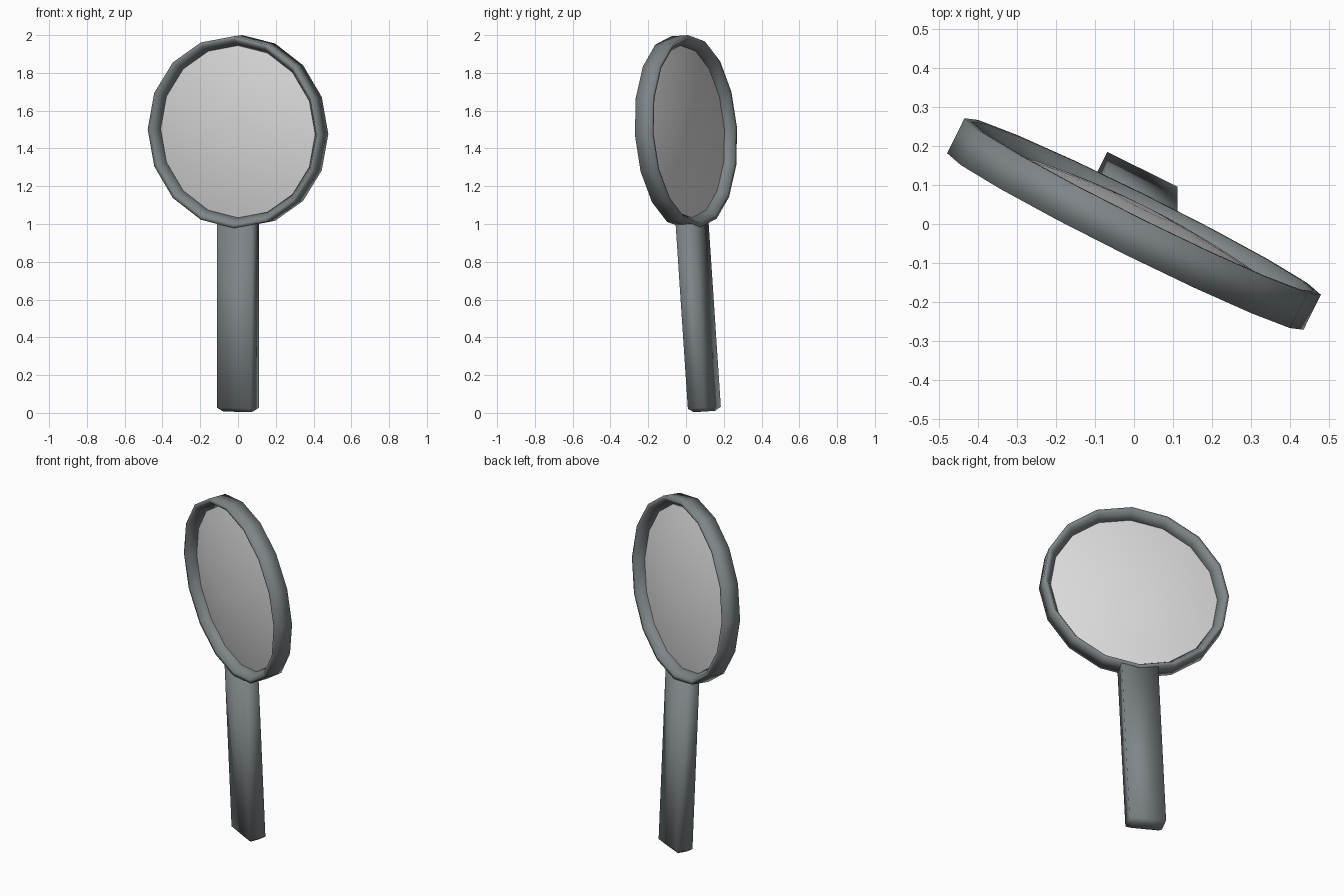
import bpy, bmesh, math
from mathutils import Matrix

if "Cube" in bpy.data.objects:
    bpy.data.objects.remove(bpy.data.objects["Cube"])

SIDES = 16
# whole glass is turned about z and leans slightly forward
POSE = (Matrix.Translation((0, 0, 1.489))
        @ Matrix.Rotation(math.radians(3.8), 4, 'X')
        @ Matrix.Rotation(math.radians(-26.4), 4, 'Z'))


def material(name, rgb):
    m = bpy.data.materials.new(name)
    m.diffuse_color = (*rgb, 1)
    m.use_nodes = True
    m.node_tree.nodes["Principled BSDF"].inputs["Base Color"].default_value = m.diffuse_color
    return m


metal = material("dark grey metal", (0.21, 0.235, 0.245))
glass = material("pale glass", (0.72, 0.72, 0.72))


def finish(name, bm, mat, angle):
    bmesh.ops.recalc_face_normals(bm, faces=bm.faces)
    me = bpy.data.meshes.new(name)
    bm.to_mesh(me)
    bm.free()
    me.transform(POSE)
    me.materials.append(mat)
    ob = bpy.data.objects.new(name, me)
    bpy.context.collection.objects.link(ob)
    bpy.ops.object.select_all(action='DESELECT')
    ob.select_set(True)
    bpy.context.view_layer.objects.active = ob
    bpy.ops.object.shade_smooth_by_angle(angle=math.radians(angle))
    return ob


def loop(bm, r, y):
    return [bm.verts.new((r * math.cos(2 * math.pi * i / SIDES), y,
                          r * math.sin(2 * math.pi * i / SIDES))) for i in range(SIDES)]


def bridge(bm, a, b):
    n = len(a)
    for i in range(n):
        bm.faces.new((a[i], a[(i + 1) % n], b[(i + 1) % n], b[i]))


# rim: revolved band with a sloping inner wall
bm = bmesh.new()
loops = [loop(bm, r, y) for r, y in
         [(0.509, -0.05), (0.509, 0.05), (0.488, 0.05), (0.456, 0.0), (0.488, -0.05)]]
for i in range(len(loops)):
    bridge(bm, loops[i], loops[(i + 1) % len(loops)])
finish("rim", bm, metal, 100)

# lens: dome on both sides
bm = bmesh.new()
SAG, R = 0.05, 0.462
dome = [(r, SAG * (1 - (r / R) ** 2)) for r in (0.08, 0.16, 0.24, 0.32, 0.40, R)]
profile = dome + [(r, -y) for r, y in reversed(dome[:-1])]
loops = [loop(bm, r, y) for r, y in profile]
for a, b in zip(loops, loops[1:]):
    bridge(bm, a, b)
bm.faces.new(loops[0])
bm.faces.new(loops[-1])
finish("lens", bm, glass, 60)

# handle: rectangular bar with a chamfered foot
bm = bmesh.new()
rings = []
for z, w, d in [(-0.485, 0.1, 0.048), (-1.465, 0.1, 0.048), (-1.485, 0.075, 0.026)]:
    rings.append([bm.verts.new((sx * w, sy * d, z))
                  for sx, sy in [(-1, -1), (1, -1), (1, 1), (-1, 1)]])
for a, b in zip(rings, rings[1:]):
    bridge(bm, a, b)
bm.faces.new(rings[0])
bm.faces.new(rings[-1])
finish("handle", bm, metal, 100)
